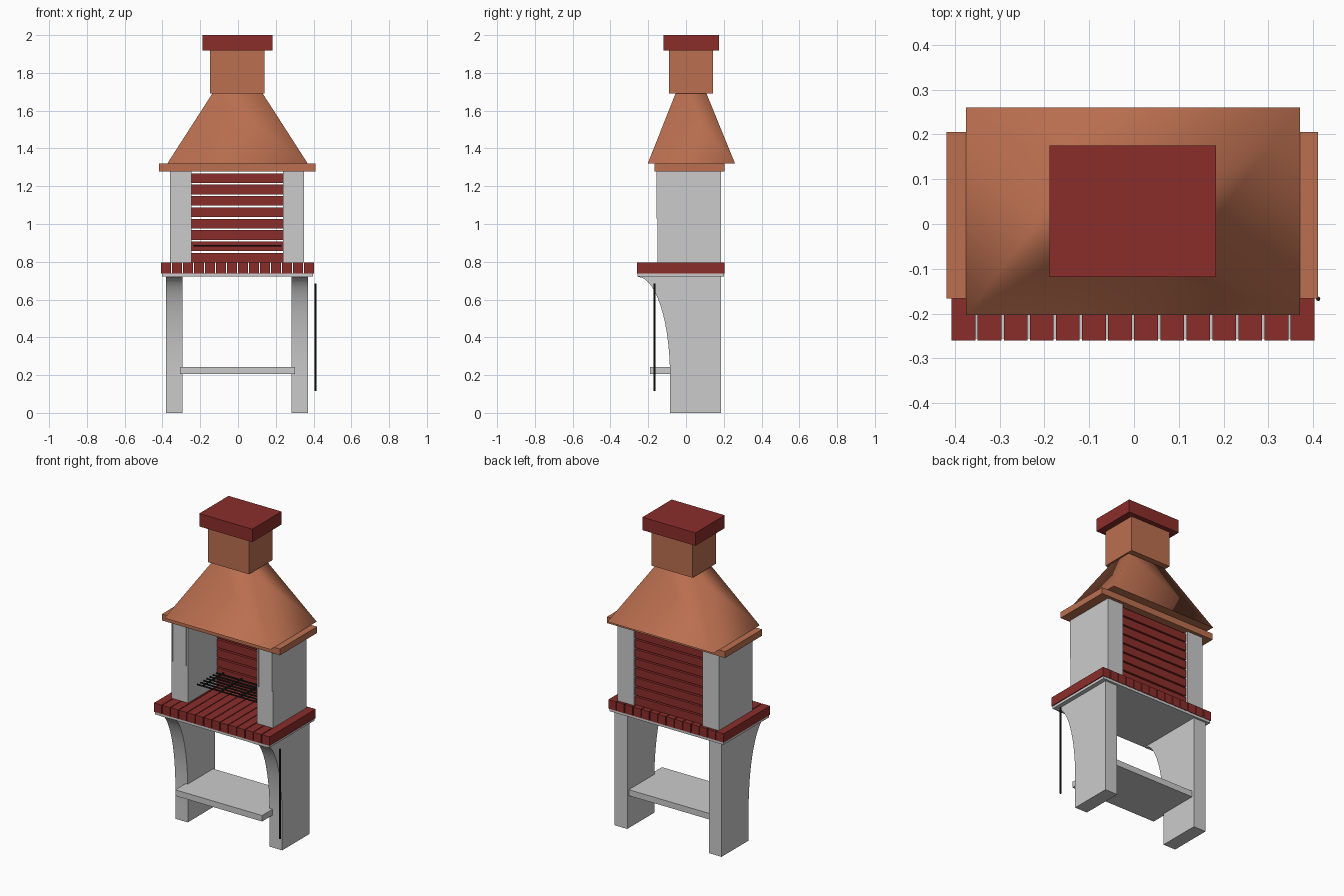
import bpy, bmesh, math
from mathutils import Vector

if "Cube" in bpy.data.objects:
    bpy.data.objects.remove(bpy.data.objects["Cube"])


def material(name, rgb):
    m = bpy.data.materials.new(name)
    m.diffuse_color = (*rgb, 1)
    m.use_nodes = True
    m.node_tree.nodes["Principled BSDF"].inputs["Base Color"].default_value = m.diffuse_color
    return m


RED = material("red_brick", (0.26, 0.027, 0.024))
CLAY = material("terracotta", (0.50, 0.16, 0.08))
IRON = material("black_iron", (0.012, 0.012, 0.012))


def finish(name, bm, mat=None):
    bmesh.ops.recalc_face_normals(bm, faces=bm.faces)
    me = bpy.data.meshes.new(name)
    bm.to_mesh(me)
    bm.free()
    ob = bpy.data.objects.new(name, me)
    bpy.context.collection.objects.link(ob)
    if mat:
        me.materials.append(mat)
    return ob


def add_box(bm, x, y, z):
    vs = bmesh.ops.create_cube(bm, size=1)["verts"]
    for v in vs:
        v.co = Vector([(r[0] + r[1]) / 2 + c * (r[1] - r[0])
                       for r, c in zip((x, y, z), v.co)])
    return vs


def boxes(name, items, mat=None):
    bm = bmesh.new()
    for it in items:
        add_box(bm, *it)
    return finish(name, bm, mat)


def rods(name, segs, r, mat):
    bm = bmesh.new()
    for a, b in segs:
        a, b = Vector(a), Vector(b)
        d = b - a
        vs = bmesh.ops.create_cone(bm, cap_ends=True, segments=8, radius1=r,
                                   radius2=r, depth=d.length)["verts"]
        q = d.to_track_quat('Z', 'Y')
        for v in vs:
            v.co = q @ v.co + (a + b) / 2
    return finish(name, bm, mat)


# Legs: side profile with a quarter-ellipse front bracket, extruded in x
profile = [(0.186, 0.725), (0.186, 0), (-0.085, 0)]
for i in range(15):
    t = math.pi / 2 * i / 14
    profile.append((-0.255 + 0.17 * math.cos(t), 0.2 + 0.52 * math.sin(t)))
profile.append((-0.255, 0.725))
for name, x0, x1 in (("left_leg", -0.38, -0.293), ("right_leg", 0.282, 0.37)):
    bm = bmesh.new()
    f = bm.faces.new([bm.verts.new((x0, y, z)) for y, z in profile])
    ext = bmesh.ops.extrude_face_region(bm, geom=[f])["geom"]
    for v in ext:
        if isinstance(v, bmesh.types.BMVert):
            v.co.x = x1
    ob = finish(name, bm)
    bpy.context.view_layer.objects.active = ob
    ob.select_set(True)
    bpy.ops.object.shade_smooth_by_angle(angle=math.radians(15))
    ob.select_set(False)

# Lower shelf and table slab
boxes("lower_shelf", [((-0.307, 0.302), (-0.19, 0.17), (0.205, 0.243))])
boxes("table_slab", [((-0.403, 0.397), (-0.256, 0.2), (0.722, 0.739))])

# Table top: fourteen bricks running front to back
boxes("table_bricks", [((-0.407 + 0.0582 * i, -0.407 + 0.0582 * i + 0.053),
                        (-0.26, 0.203), (0.738, 0.795)) for i in range(14)], RED)

# Firebox side walls and back bricks
boxes("side_walls", [((-0.36, -0.246), (-0.15, 0.185), (0.795, 1.28)),
                     ((0.237, 0.35), (-0.15, 0.185), (0.795, 1.28))])
boxes("back_bricks", [((-0.246, 0.237), (0.14, 0.172),
                       (0.796 + 0.0602 * i, 0.796 + 0.0602 * i + 0.051))
                      for i in range(8)], RED)

# Thin vertical strips on the wall fronts
boxes("wall_strips", [((x - 0.004, x + 0.004), (-0.156, -0.149), (1.03, 1.28))
                      for x in (-0.355, -0.259, 0.248, 0.345)])

# Cooking grill
z = 0.885
segs = [((-0.235, y, z), (0.23, y, z)) for y in
        [-0.07 + 0.22 * i / 7 for i in range(8)]]
segs += [((x, -0.07, z), (x, 0.15, z)) for x in (-0.2, -0.07, 0.065, 0.195)]
rods("grill", segs, 0.005, IRON)

# Hanging poker beside the table
rods("poker", [((0.411, -0.167, 0.115), (0.411, -0.167, 0.685))], 0.005, IRON)

# Hood base slab
boxes("hood_base", [((-0.418, 0.411), (-0.166, 0.205), (1.279, 1.319))], CLAY)

# Tapered smoke hood, sides smooth-shaded
bm = bmesh.new()
for v in add_box(bm, (-0.375, 0.37), (-0.203, 0.26), (1.319, 1.692)):
    if v.co.z > 1.5:
        v.co.x = -0.135 if v.co.x < 0 else 0.13
        v.co.y = -0.055 if v.co.y < 0 else 0.108
bm.normal_update()
for f in bm.faces:
    f.smooth = abs(f.normal.z) < 0.9
finish("smoke_hood", bm, CLAY)

# Chimney and cap
boxes("chimney", [((-0.147, 0.14), (-0.09, 0.144), (1.692, 1.92))], CLAY)
boxes("chimney_cap", [((-0.189, 0.183), (-0.118, 0.175), (1.918, 2.0))], RED)
